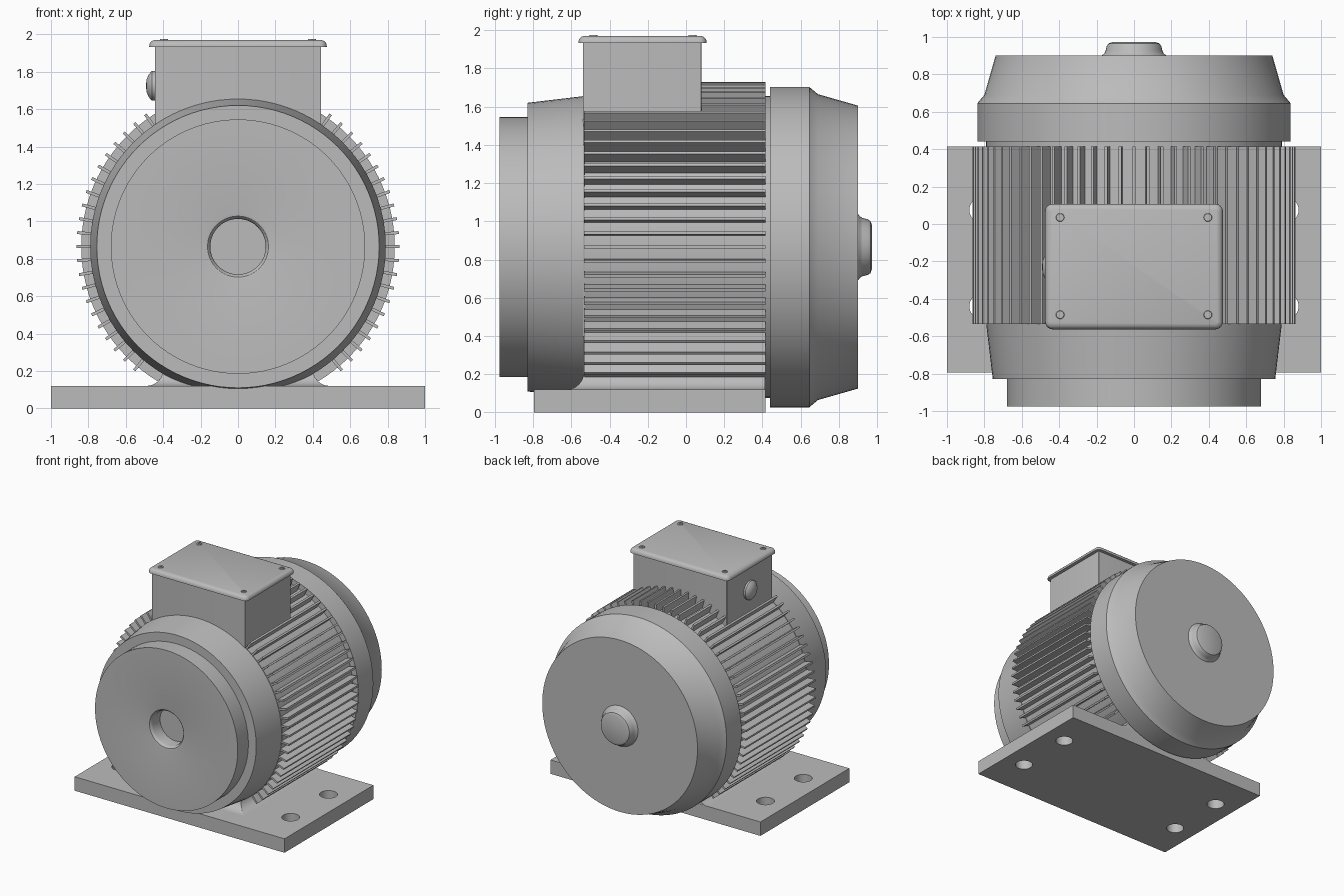
import bpy, bmesh, math
from mathutils import Matrix, Vector

old = bpy.data.objects.get("Cube")
if old:
    bpy.data.objects.remove(old, do_unlink=True)

GREY = (0.5, 0.5, 0.5, 1)
metal = bpy.data.materials.new("machine grey")
metal.use_nodes = True
metal.diffuse_color = GREY
metal.node_tree.nodes["Principled BSDF"].inputs["Base Color"].default_value = GREY

AXIS_Z = 0.865


def finish(name, bm, smooth=True):
    """Turn a bmesh into a named, coloured object."""
    bmesh.ops.recalc_face_normals(bm, faces=bm.faces)
    mesh = bpy.data.meshes.new(name)
    bm.to_mesh(mesh)
    bm.free()
    mesh.materials.append(metal)
    obj = bpy.data.objects.new(name, mesh)
    bpy.context.collection.objects.link(obj)
    bpy.ops.object.select_all(action='DESELECT')
    obj.select_set(True)
    bpy.context.view_layer.objects.active = obj
    if smooth:
        bpy.ops.object.shade_smooth_by_angle(angle=math.radians(30))
    return obj


def lathe(name, profile, steps=96, matrix=None):
    """Spin (along, radius) points about the y axis, closing both ends."""
    points = [(profile[0][0], 0), *profile, (profile[-1][0], 0)]
    bm = bmesh.new()
    verts = [bm.verts.new((r, y, 0)) for y, r in points]
    edges = [bm.edges.new(pair) for pair in zip(verts, verts[1:])]
    bmesh.ops.spin(bm, geom=verts + edges, cent=(0, 0, 0), axis=(0, 1, 0),
                   angle=math.tau, steps=steps)
    bmesh.ops.remove_doubles(bm, verts=bm.verts, dist=1e-5)
    bm.transform(matrix or Matrix.Translation((0, 0, AXIS_Z)))
    return finish(name, bm)


def loft(name, layers, steps=6):
    """Stack rounded rectangles: (z, half width, front y, back y, corner)."""
    bm = bmesh.new()
    rings = []
    for z, w, y0, y1, c in layers:
        corners = [(w - c, y1 - c), (c - w, y1 - c), (c - w, y0 + c), (w - c, y0 + c)]
        ring = []
        for i, (x, y) in enumerate(corners):
            for k in range(steps + 1):
                a = (i + k / steps) * math.pi / 2
                ring.append(bm.verts.new((x + c * math.cos(a), y + c * math.sin(a), z)))
        rings.append(ring)
    for low, high in zip(rings, rings[1:]):
        for i in range(len(low)):
            j = (i + 1) % len(low)
            bm.faces.new((low[i], low[j], high[j], high[i]))
    bm.faces.new(rings[0])
    bm.faces.new(rings[-1])
    return finish(name, bm)


def add_box(bm, low, high, matrix=Matrix()):
    low, high = Vector(low), Vector(high)
    place = Matrix.Translation((low + high) / 2) @ Matrix.Diagonal((*(high - low), 1))
    bmesh.ops.create_cube(bm, size=1, matrix=matrix @ place)


def cut(obj, cutter):
    """Subtract a cutter, then remove it."""
    mod = obj.modifiers.new("cut", 'BOOLEAN')
    mod.operation = 'DIFFERENCE'
    mod.solver = 'EXACT'
    mod.object = cutter
    cutter.hide_render = True
    bpy.ops.object.select_all(action='DESELECT')
    obj.select_set(True)
    bpy.context.view_layer.objects.active = obj
    bpy.ops.object.modifier_apply(modifier=mod.name)
    bpy.data.objects.remove(cutter, do_unlink=True)
    bpy.ops.object.shade_smooth_by_angle(angle=math.radians(30))


# Base plate with four bolt holes
bm = bmesh.new()
add_box(bm, (-1, -0.795, 0), (1, 0.415, 0.12))
plate = finish("base_plate", bm, smooth=False)
bm = bmesh.new()
for x in (-0.81, 0.81):
    for y in (-0.44, 0.075):
        bmesh.ops.create_cone(bm, cap_ends=True, segments=48, radius1=0.07, radius2=0.07,
                              depth=0.5, matrix=Matrix.Translation((x, y, 0.06)))
cut(plate, finish("bolt_hole_cutter", bm))

# Pedestal flaring out onto the plate
flare = 0.09
layers = []
for k in range(7):
    a = k / 6 * math.pi / 2
    e = flare * (1 - math.sin(a))
    layers.append((0.12 + flare * (1 - math.cos(a)), 0.4 + e, -0.535 - e, 0.414, 0.001))
layers.append((0.4, 0.4, -0.535, 0.414, 0.001))
loft("pedestal", layers)

# Round housing parts
lathe("housing_core", [(-0.53, 0.79), (0.45, 0.79)])
lathe("front_bell", [(-0.83, 0.755), (-0.535, 0.79)])
lathe("front_flange", [(-0.85, 0.148), (-0.945, 0.148), (-0.962, 0.153),
                       (-0.972, 0.163), (-0.975, 0.178), (-0.975, 0.68), (-0.82, 0.68)])
lathe("fan_cover", [(0.44, 0.838), (0.645, 0.838), (0.69, 0.8), (0.9, 0.74)])
lathe("rear_hub", [(0.89, 0.178), (0.902, 0.172), (0.91, 0.16), (0.925, 0.152),
                   (0.95, 0.146), (0.965, 0.136), (0.973, 0.115)], steps=64)

# Cooling fins around the housing, leaving the pedestal free
bm = bmesh.new()
for degrees in range(-50, 231, 5):
    turn = Matrix.Translation((0, 0, AXIS_Z)) @ Matrix.Rotation(-math.radians(degrees), 4, 'Y')
    add_box(bm, (0.77, -0.534, -0.008), (0.863, 0.415, 0.008), turn)
finish("cooling_fins", bm, smooth=False)

# Terminal box and its rounded lid
loft("terminal_box", [(1.4, 0.445, -0.54, 0.08, 0.004), (1.94, 0.445, -0.54, 0.08, 0.004)])
lid_layers = []
for z, inset in ((1.932, 0), (1.945, 0.001), (1.956, 0.006), (1.965, 0.015), (1.97, 0.03)):
    lid_layers.append((z, 0.475 - inset, -0.563 + inset, 0.108 - inset, 0.04 - inset))
loft("terminal_lid", lid_layers)

# Cross-slotted lid screws
for side, x in (("right", -0.395), ("left", 0.395)):
    for end, y in (("front", -0.485), ("rear", 0.035)):
        bm = bmesh.new()
        bmesh.ops.create_cone(bm, cap_ends=True, segments=24, radius1=0.025, radius2=0.02,
                              depth=0.012, matrix=Matrix.Translation((x, y, 1.97)))
        screw = finish(f"lid_screw_{end}_{side}", bm)
        for w, d in ((0.014, 0.003), (0.003, 0.014)):
            bm = bmesh.new()
            add_box(bm, (x - w, y - d, 1.972), (x + w, y + d, 1.99))
            cut(screw, finish("slot_cutter", bm, smooth=False))

# Domed cable plug on the right of the terminal box
plug_place = Matrix.Translation((-0.445, -0.23, 1.725)) @ Matrix.Rotation(math.pi / 2, 4, 'Z')
lathe("cable_plug", [(-0.01, 0.08), (0.015, 0.08), (0.022, 0.074), (0.035, 0.055),
                     (0.043, 0.035), (0.046, 0.015)], steps=48, matrix=plug_place)
